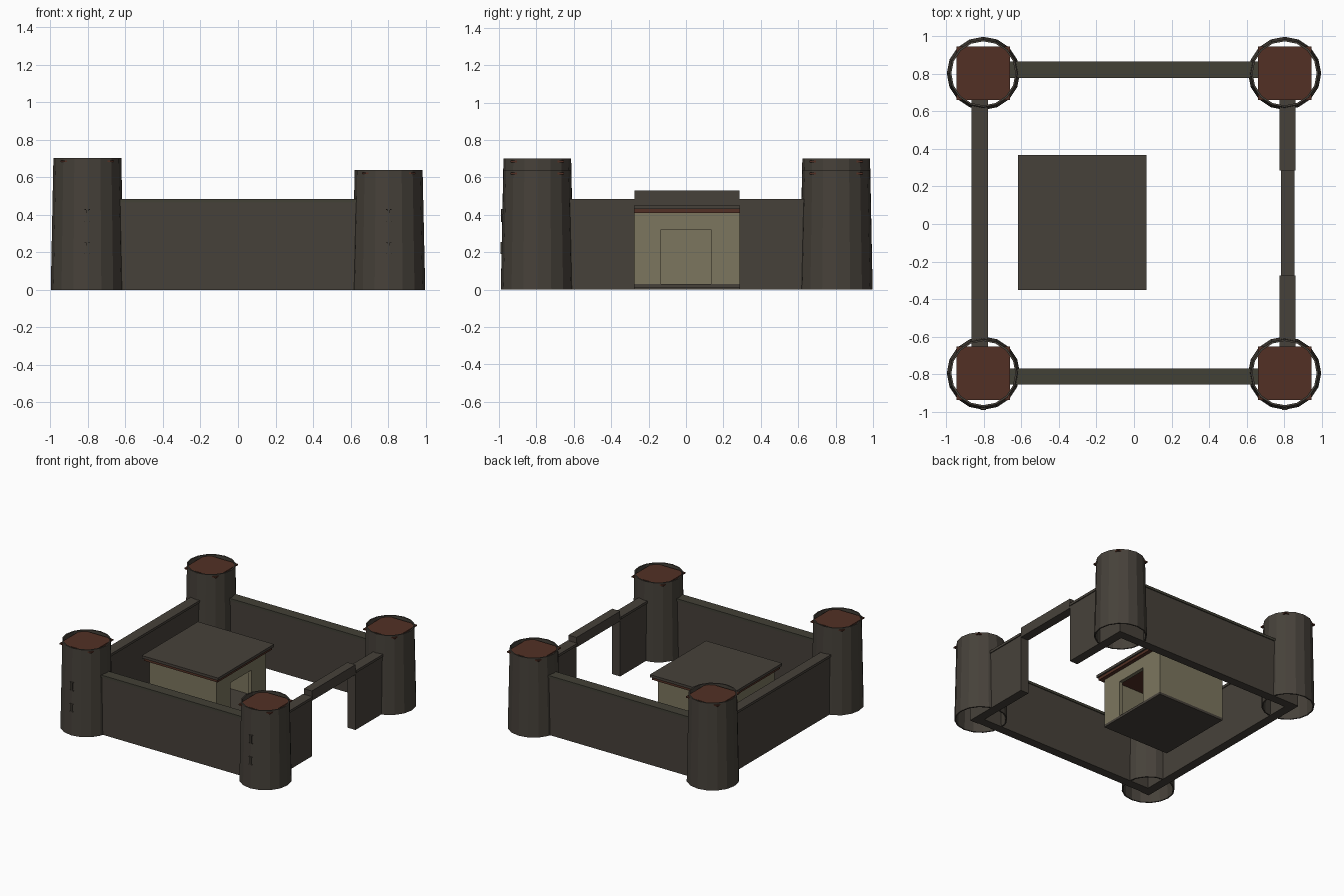
import bpy, bmesh, math
from mathutils import Matrix

cube = bpy.data.objects.get("Cube")
if cube:
    bpy.data.objects.remove(cube, do_unlink=True)


def material(name, rgb):
    m = bpy.data.materials.new(name)
    m.use_nodes = True
    m.diffuse_color = (*rgb, 1)
    m.node_tree.nodes["Principled BSDF"].inputs["Base Color"].default_value = (*rgb, 1)
    return m


STONE = material("dark stone", (0.062, 0.053, 0.042))
COPING = material("mossy stone", (0.055, 0.052, 0.037))
TIMBER = material("red brown timber", (0.084, 0.030, 0.018))
PLASTER = material("olive plaster", (0.200, 0.180, 0.112))


def finish(name, bm, mat):
    bmesh.ops.recalc_face_normals(bm, faces=bm.faces)
    mesh = bpy.data.meshes.new(name)
    bm.to_mesh(mesh)
    bm.free()
    mesh.materials.append(mat)
    obj = bpy.data.objects.new(name, mesh)
    bpy.context.collection.objects.link(obj)
    return obj


def boxes(name, mat, *extents):
    """One object made of boxes, each given as x, y and z ranges."""
    bm = bmesh.new()
    for ranges in extents:
        mid = [(a + b) / 2 for a, b in ranges]
        size = [b - a for a, b in ranges]
        m = Matrix.Translation(mid) @ Matrix.Diagonal((*size, 1))
        bmesh.ops.create_cube(bm, size=1, matrix=m)
    return finish(name, bm, mat)


def around(c, half):
    return (c - half, c + half)


# Corner towers: open tapered shells with a square floor just below the rim
BASE_R, TOP_R, SHELL, SIDES = 0.195, 0.181, 0.01, 16


def tower(name, x, y, height):
    bm = bmesh.new()
    profile = [(BASE_R, 0), (TOP_R, height), (TOP_R - SHELL, height), (BASE_R - SHELL, 0)]
    rings = []
    for r, z in profile:
        angles = [2 * math.pi * i / SIDES for i in range(SIDES)]
        rings.append([bm.verts.new((x + r * math.cos(a), y + r * math.sin(a), z)) for a in angles])
    for k in range(len(rings)):
        lo, hi = rings[k], rings[(k + 1) % len(rings)]
        for i in range(SIDES):
            j = (i + 1) % SIDES
            bm.faces.new((lo[i], lo[j], hi[j], hi[i]))
    finish(name, bm, STONE)
    boxes(name + "_floor", TIMBER,
          (around(x, 0.142), around(y, 0.142), (height - 0.022, height - 0.012)))


# Arrow slits on the front towers: a narrow upright with a bar at each end
def arrow_slit(name, x, face_y, z0, z1):
    depth = (face_y - 0.006, face_y + 0.012)
    boxes(name, STONE,
          (around(x, 0.007), depth, (z0, z1)),
          (around(x, 0.015), depth, (z0, z0 + 0.004)),
          (around(x, 0.015), depth, (z1 - 0.004, z1)))


TX, FRONT_Y, BACK_Y = 0.803, -0.795, 0.803
for side, x, height in (("left", TX, 0.638), ("right", -TX, 0.702)):
    tower("front_" + side + "_tower", x, FRONT_Y, height)
    tower("back_" + side + "_tower", x, BACK_Y, height)
    for level, z0, z1 in (("lower", 0.19, 0.255), ("upper", 0.36, 0.43)):
        radius = BASE_R + (TOP_R - BASE_R) * (z0 + z1) / 2 / height
        arrow_slit(side + "_" + level + "_slit", x, FRONT_Y - radius, z0, z1)

# Curtain walls with a slightly wider coping
WALL_TOP, COPE_Z, END = 0.485, 0.465, 0.855


def wall(name, along_x, line, start, end):
    def extent(half, z):
        pair = ((start, end), around(line, half))
        return (*(pair if along_x else pair[::-1]), z)
    boxes(name, STONE, extent(0.036, (0, COPE_Z)))
    boxes(name + "_coping", COPING if along_x else STONE, extent(0.043, (COPE_Z, WALL_TOP)))


GATE = (-0.275, 0.285)
wall("front_wall", True, -0.813, -END, END)
wall("back_wall", True, 0.822, -END, END)
wall("right_wall", False, -0.822, -END, END)
wall("left_wall_front", False, 0.819, -END, GATE[0])
wall("left_wall_back", False, 0.819, GATE[1], END)

# Lintel over the gateway
boxes("gate_lintel", STONE, (around(0.819, 0.036), GATE, (0.45, 0.53)))

# House: hollow walls with an open doorway, on a slab, under a stepped flat roof
X0, X1, Y0, Y1, Z0, Z1, T = -0.575, 0.025, -0.31, 0.325, 0.03, 0.41, 0.03
DOOR, DOOR_TOP = (-0.135, 0.135), 0.32
boxes("house_floor", STONE, ((X0, X1), (Y0, Y1), (0.01, Z0)))
boxes("house_walls", PLASTER,
      ((X0, X0 + T), (Y0, Y1), (Z0, Z1)),
      ((X0 + T, X1 - T), (Y0, Y0 + T), (Z0, Z1)),
      ((X0 + T, X1 - T), (Y1 - T, Y1), (Z0, Z1)))
boxes("house_door_wall", PLASTER,
      ((X1 - T, X1), (Y0, DOOR[0]), (Z0, Z1)),
      ((X1 - T, X1), (DOOR[1], Y1), (Z0, Z1)),
      ((X1 - T, X1), DOOR, (DOOR_TOP, Z1)))
boxes("roof_boards", TIMBER, ((-0.607, 0.055), (-0.34, 0.358), (Z1, 0.432)))
boxes("roof_slab", STONE, ((-0.618, 0.066), (-0.351, 0.369), (0.432, 0.453)))
